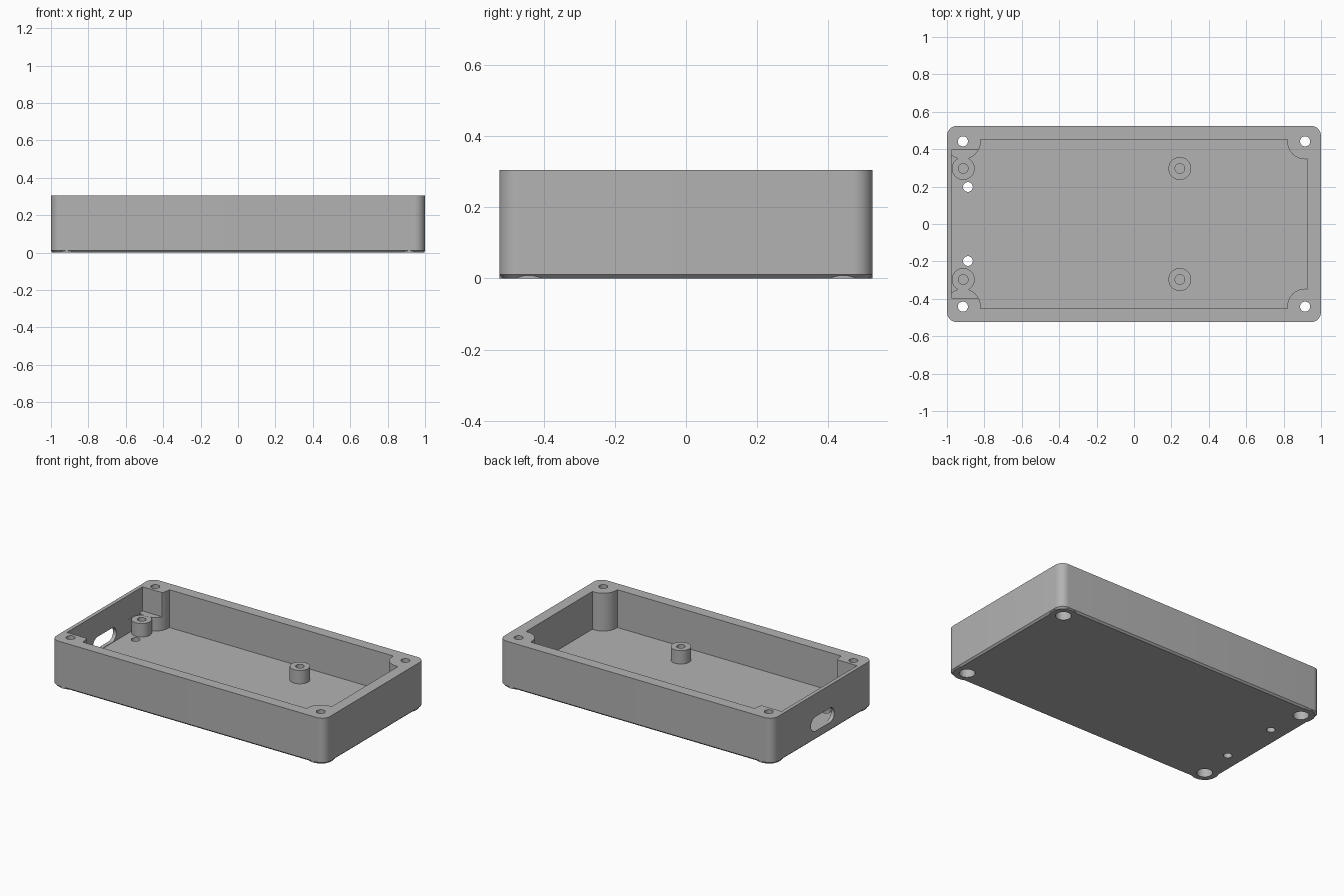
import bpy
import bmesh
from math import radians
from mathutils import Matrix, Vector

old = bpy.data.objects.get("Cube")
if old:
    bpy.data.objects.remove(old, do_unlink=True)

# One plain grey plastic
grey = bpy.data.materials.new("grey_plastic")
grey.use_nodes = True
colour = (0.45, 0.45, 0.45, 1)
grey.diffuse_color = colour
grey.node_tree.nodes["Principled BSDF"].inputs["Base Color"].default_value = colour


def finish(bm, name):
    mesh = bpy.data.meshes.new(name)
    bmesh.ops.recalc_face_normals(bm, faces=bm.faces)
    bm.to_mesh(mesh)
    bm.free()
    mesh.materials.append(grey)
    obj = bpy.data.objects.new(name, mesh)
    bpy.context.collection.objects.link(obj)
    return obj


def block(name, low, high, radius=0, axis=2, chamfer=0):
    """Box between two corners, with rounded edges along one axis."""
    low, high = Vector(low), Vector(high)
    bm = bmesh.new()
    size = high - low
    bmesh.ops.create_cube(bm, size=1, matrix=Matrix.Translation((low + high) / 2)
                          @ Matrix.Diagonal((*size, 1)))
    if radius:
        edges = [e for e in bm.edges
                 if abs(e.verts[0].co[axis] - e.verts[1].co[axis]) > size[axis] / 2]
        bmesh.ops.bevel(bm, geom=edges, offset=radius, segments=10,
                        profile=0.5, affect='EDGES')
    if chamfer:
        edges = [e for e in bm.edges
                 if all(v.co.z < low.z + chamfer / 2 for v in e.verts)]
        bmesh.ops.bevel(bm, geom=edges, offset=chamfer, segments=1, affect='EDGES')
    return finish(bm, name)


def rod(name, x, y, low, high, radius):
    bm = bmesh.new()
    bmesh.ops.create_cone(bm, cap_ends=True, segments=40, radius1=radius,
                          radius2=radius, depth=high - low,
                          matrix=Matrix.Translation((x, y, (low + high) / 2)))
    return finish(bm, name)


def combine(target, tool, operation):
    mod = target.modifiers.new(operation.lower(), 'BOOLEAN')
    mod.operation = operation
    mod.solver = 'EXACT'
    mod.object = tool
    bpy.context.view_layer.objects.active = target
    bpy.ops.object.modifier_apply(modifier=mod.name)
    bpy.data.objects.remove(tool, do_unlink=True)


HEIGHT, FLOOR, LEDGE = 0.305, 0.055, 0.145
SIDES = (-1, 1)
corners = [(0.915 * sx, 0.442 * sy) for sx in SIDES for sy in SIDES]
standoffs = [(x, 0.297 * sy) for x in (-0.913, 0.245) for sy in SIDES]

# Rounded outer shell with a chamfered underside and round corner feet
case = block("enclosure_base", (-1, -0.525, 0), (1, 0.525, HEIGHT), 0.055, chamfer=0.011)
for x, y in corners:
    combine(case, rod("corner_foot", x, y, 0, 0.03, 0.0825), 'UNION')

# Hollow interior, leaving screw pillars in the corners
cavity = block("cavity", (-0.975, -0.453, FLOOR), (0.928, 0.453, HEIGHT + 0.1))
for x, y in corners:
    combine(cavity, rod("screw_pillar", x, y, 0, 1, 0.096), 'DIFFERENCE')
    # solid corner behind each pillar
    sx, sy = (1 if x > 0 else -1), (1 if y > 0 else -1)
    xs, ys = sorted((x, x + sx * 0.2)), sorted((y, y + sy * 0.2))
    combine(cavity, block("corner_fill", (xs[0], ys[0], 0), (xs[1], ys[1], 1)), 'DIFFERENCE')
combine(case, cavity, 'DIFFERENCE')

# Circuit board pocket that trims the port-side pillars down to a ledge
combine(case, block("board_pocket", (-0.9752, -0.395, LEDGE), (-0.7, 0.395, 0.5)), 'DIFFERENCE')

# Board standoffs with blind screw holes
for x, y in standoffs:
    combine(case, rod("standoff", x, y, 0.03, LEDGE - 0.001, 0.061), 'UNION')
for x, y in standoffs:
    combine(case, rod("standoff_hole", x, y, FLOOR + 0.01, 0.4, 0.026), 'DIFFERENCE')

# Corner screw holes with wide recesses underneath
for x, y in corners:
    combine(case, rod("screw_hole", x, y, -0.1, 0.5, 0.027), 'DIFFERENCE')
    combine(case, rod("screw_head_recess", x, y, -0.1, 0.08, 0.047), 'DIFFERENCE')

# Small floor holes
for sy in SIDES:
    combine(case, rod("floor_hole", -0.888, 0.198 * sy, -0.1, 0.1, 0.026), 'DIFFERENCE')

# Rounded port opening in the end wall
combine(case, block("port_opening", (-1.1, -0.122, 0.058), (-0.96, 0.122, 0.153),
                    0.047, axis=0), 'DIFFERENCE')

bpy.ops.object.select_all(action='DESELECT')
case.select_set(True)
bpy.context.view_layer.objects.active = case
bpy.ops.object.shade_smooth_by_angle(angle=radians(30))
